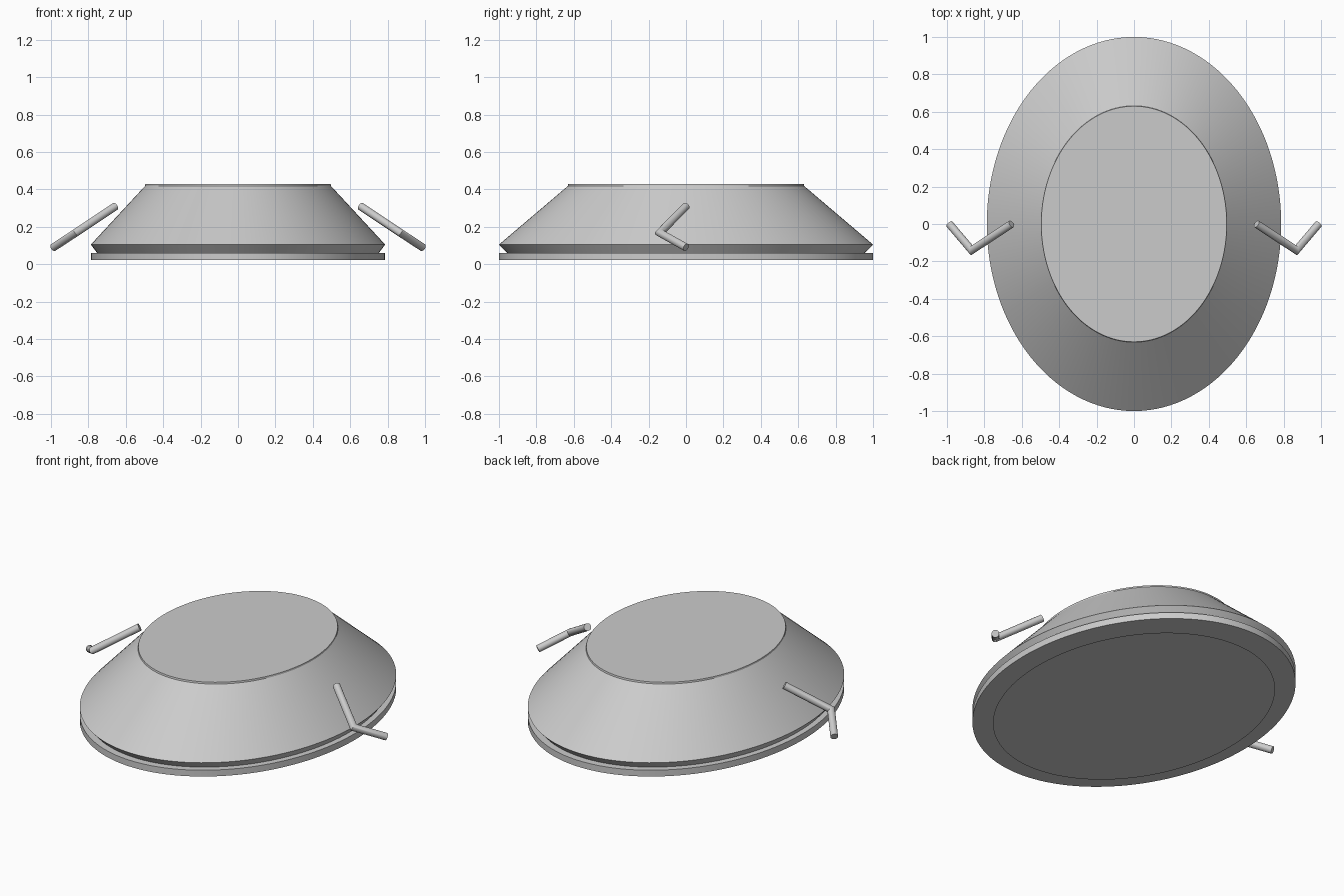
import bpy, bmesh, math
from mathutils import Vector

if "Cube" in bpy.data.objects:
    bpy.data.objects.remove(bpy.data.objects["Cube"])

SX = 0.787   # width / length ratio of the oval
SEG = 128


def finish(bm, name, angle=25):
    bmesh.ops.recalc_face_normals(bm, faces=bm.faces)
    me = bpy.data.meshes.new(name)
    bm.to_mesh(me)
    bm.free()
    ob = bpy.data.objects.new(name, me)
    bpy.context.collection.objects.link(ob)
    bpy.ops.object.select_all(action='DESELECT')
    ob.select_set(True)
    bpy.context.view_layer.objects.active = ob
    bpy.ops.object.shade_smooth_by_angle(angle=math.radians(angle))
    return ob


def oval_loft(name, profile):
    """Stack oval rings given as (radius, z), closed top and bottom."""
    bm = bmesh.new()
    rings = []
    for r, z in profile:
        rings.append([bm.verts.new((SX * r * math.cos(2 * math.pi * i / SEG),
                                    r * math.sin(2 * math.pi * i / SEG), z))
                      for i in range(SEG)])
    for a, b in zip(rings, rings[1:]):
        for i in range(SEG):
            j = (i + 1) % SEG
            bm.faces.new((a[i], a[j], b[j], b[i]))
    bm.faces.new(rings[0])
    if len(rings) > 1:
        bm.faces.new(rings[-1])
    return finish(bm, name)


def bent_rod(name, pts, radius, n=20):
    """Round rod through three points with a mitred elbow."""
    a, b, c = map(Vector, pts)
    d1, d2 = (b - a).normalized(), (c - b).normalized()
    u = d1.cross(d2).normalized()
    v = d1.cross(u)
    mitre = (d1 + d2).normalized()
    bm = bmesh.new()
    rings = [[], [], []]
    for i in range(n):
        t = 2 * math.pi * i / n
        off = radius * (math.cos(t) * u + math.sin(t) * v)
        p = a + off
        q = p + d1 * ((b - p).dot(mitre) / d1.dot(mitre))
        e = q + d2 * ((c - q).dot(d2))
        for ring, co in zip(rings, (p, q, e)):
            ring.append(bm.verts.new(co))
    for r, s in zip(rings, rings[1:]):
        for i in range(n):
            j = (i + 1) % n
            bm.faces.new((r[i], r[j], s[j], s[i]))
    bm.faces.new(rings[0])
    bm.faces.new(rings[-1])
    return finish(bm, name, 40)


# Tapered oval body with undercut neck
oval_loft("body", [(0.957, 0.06), (1.0, 0.105), (0.632, 0.418), (0.63, 0.428)])
# Flat rim plate under the body
oval_loft("base_plate", [(1.0, 0.022), (1.0, 0.06)])
# Thin foot sheet on the ground
oval_loft("foot_sheet", [(0.873, 0.0)])

# Bent side handles, mirrored left and right
for side, s in (("right", 1), ("left", -1)):
    bent_rod("handle_" + side,
             [(s * 0.655, 0.0, 0.31), (s * 0.868, -0.14, 0.168), (s * 0.987, 0.0, 0.09)],
             0.021)
